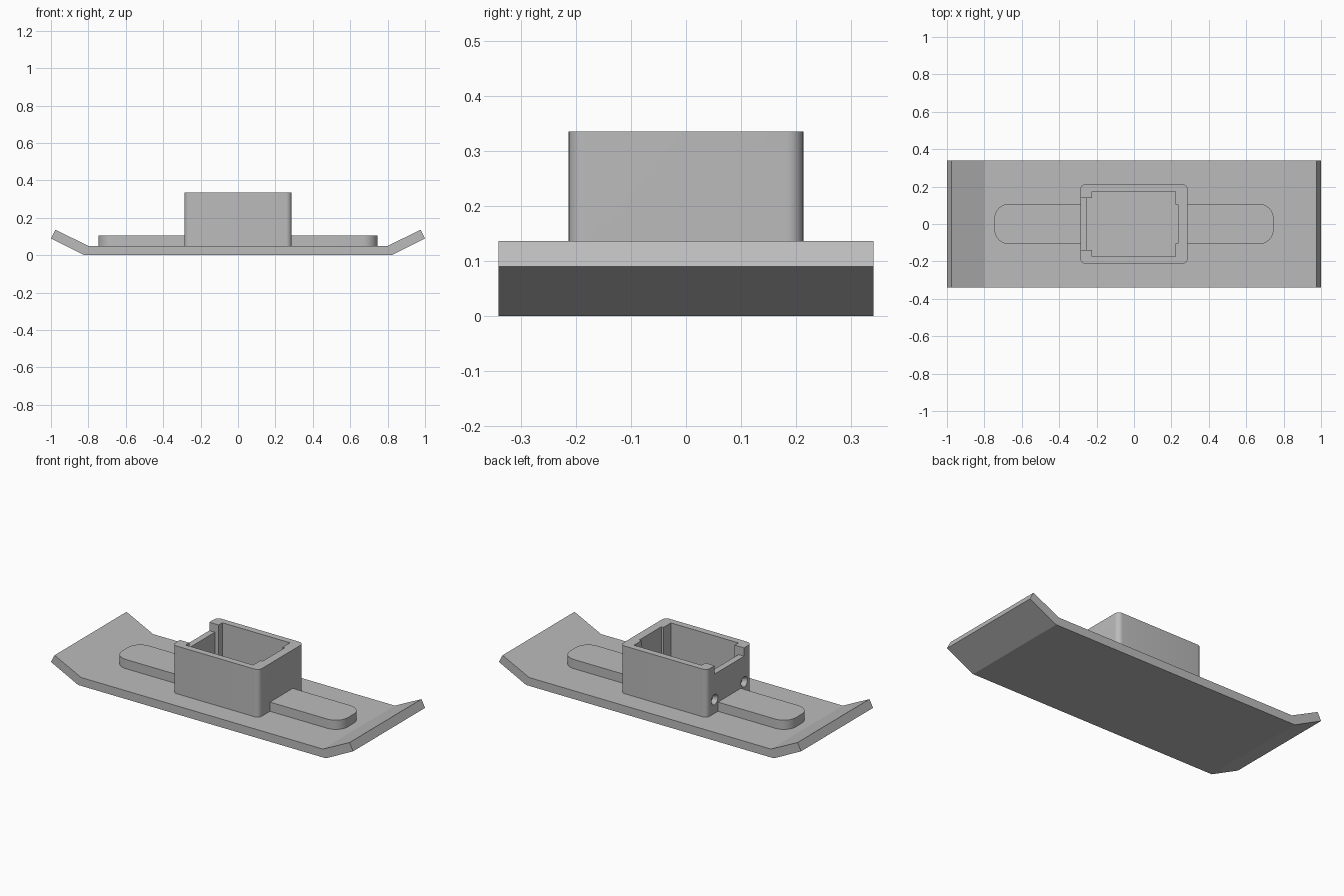
import bpy, bmesh
from math import sin, cos, pi, radians
from mathutils import Vector, Matrix

cube = bpy.data.objects.get("Cube")
if cube:
    bpy.data.objects.remove(cube, do_unlink=True)

grey = bpy.data.materials.new("plain grey")
grey.use_nodes = True
grey.diffuse_color = (0.5, 0.5, 0.5, 1)
grey.node_tree.nodes["Principled BSDF"].inputs["Base Color"].default_value = (0.5, 0.5, 0.5, 1)


def finish(name, bm):
    bmesh.ops.recalc_face_normals(bm, faces=bm.faces)
    mesh = bpy.data.meshes.new(name)
    bm.to_mesh(mesh)
    bm.free()
    obj = bpy.data.objects.new(name, mesh)
    bpy.context.collection.objects.link(obj)
    mesh.materials.append(grey)
    return obj


def prism(name, points, depth):
    """Extrude a closed loop of points along the depth vector."""
    bm = bmesh.new()
    face = bm.faces.new([bm.verts.new(p) for p in points])
    new = bmesh.ops.extrude_face_region(bm, geom=[face])["geom"]
    bmesh.ops.translate(bm, vec=Vector(depth),
                        verts=[v for v in new if isinstance(v, bmesh.types.BMVert)])
    return finish(name, bm)


def rounded_block(name, hx, hy, r, z0, z1, steps=8):
    points = []
    for q, (sx, sy) in enumerate([(1, 1), (-1, 1), (-1, -1), (1, -1)]):
        for i in range(steps + 1):
            a = (q + i / steps) * pi / 2
            points.append((sx * (hx - r) + r * cos(a), sy * (hy - r) + r * sin(a), z0))
    return prism(name, points, (0, 0, z1 - z0))


def box(name, x0, x1, hy, z0, z1):
    return prism(name, [(x0, -hy, z0), (x1, -hy, z0), (x1, hy, z0), (x0, hy, z0)],
                 (0, 0, z1 - z0))


def cone(name, x0, x1, r0, r1, y, z):
    bm = bmesh.new()
    bmesh.ops.create_cone(bm, cap_ends=True, segments=32, radius1=r0, radius2=r1,
                          depth=abs(x1 - x0))
    turn = Matrix.Rotation(radians(90 if x1 > x0 else -90), 4, "Y")
    bm.transform(Matrix.Translation(((x0 + x1) / 2, y, z)) @ turn)
    return finish(name, bm)


def cut(target, cutter):
    mod = target.modifiers.new("cut", "BOOLEAN")
    mod.operation = "DIFFERENCE"
    mod.solver = "EXACT"
    mod.object = cutter
    bpy.context.view_layer.objects.active = target
    bpy.ops.object.modifier_apply(modifier=mod.name)
    bpy.data.objects.remove(cutter, do_unlink=True)


# Base plate with upturned ends
half = [(0.82, 0), (1, 0.09), (0.976, 0.136), (0.8, 0.05)]
outline = half + [(-x, z) for x, z in reversed(half)]
base = prism("base_plate", [(x, -0.34, z) for x, z in outline], (0, 0.68, 0))

# Long raised pad, split by the housing
pad = rounded_block("raised_pad", 0.747, 0.108, 0.08, 0.045, 0.105)

# Open-topped housing
top, floor = 0.335, 0.105
housing = rounded_block("housing", 0.287, 0.213, 0.03, 0.045, top)
cut(housing, box("cavity", -0.225, 0.222, 0.174, floor, 0.5))
cut(housing, box("shallow_recess", 0.2, 0.236, 0.104, floor, 0.5))
cut(housing, box("deep_recess", -0.25, -0.2, 0.139, floor, 0.5))
cut(housing, box("wall_slot", -0.35, -0.24, 0.139, top - 0.05, 0.5))

# Countersunk screw holes in both end walls
for y in (-0.14, 0.14):
    for side in (-1, 1):
        cut(housing, cone("countersink", side * 0.289, side * 0.262, 0.032, 0.016, y, 0.132))
    cut(housing, cone("bore", 0.275, 0.19, 0.016, 0.016, y, 0.132))

# Smooth rounded corners, crisp edges
for obj in (base, pad, housing):
    bpy.ops.object.select_all(action="DESELECT")
    obj.select_set(True)
    bpy.context.view_layer.objects.active = obj
    bpy.ops.object.shade_smooth_by_angle(angle=radians(20))
